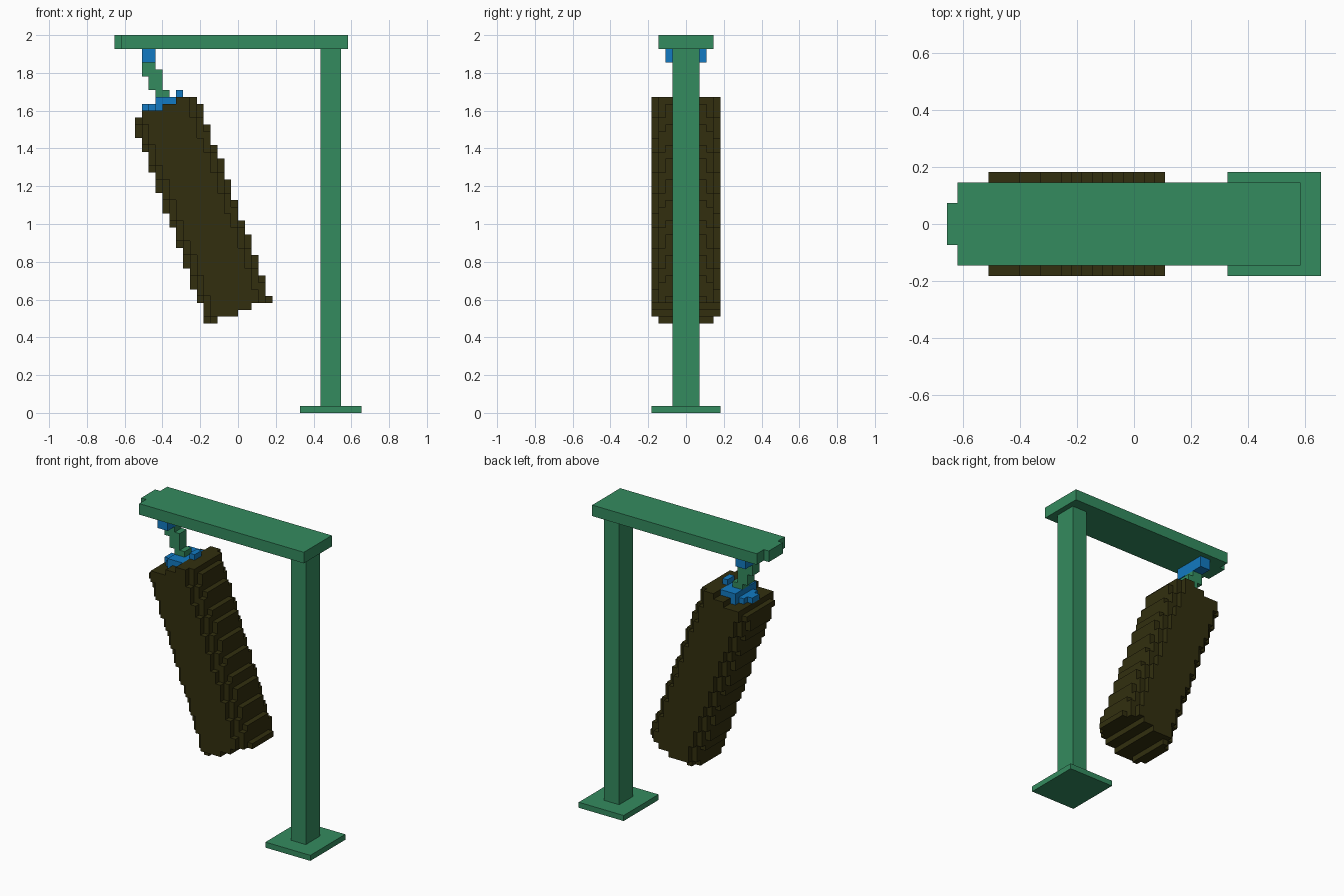
import bpy
import bmesh
from math import sin, cos, radians
from mathutils import Vector

cube = bpy.data.objects.get("Cube")
if cube:
    bpy.data.objects.remove(cube, do_unlink=True)

V = 2 / 55                       # edge of one block
TILT = radians(20)               # swing of the bag
AXIS_X, AXIS_Z = 5.17, 13.76     # bag axis offset and bag bottom, along the tilted axes


def material(name, rgb):
    m = bpy.data.materials.new(name)
    m.use_nodes = True
    colour = (*rgb, 1)
    m.diffuse_color = colour
    m.node_tree.nodes["Principled BSDF"].inputs["Base Color"].default_value = colour
    return m


green = material("green", (0.034, 0.258, 0.114))
blue = material("blue", (0.006, 0.195, 0.54))
brown = material("dark olive", (0.032, 0.028, 0.0045))


def finish(name, bm, mat):
    mesh = bpy.data.meshes.new(name)
    bm.to_mesh(mesh)
    bm.free()
    mesh.materials.append(mat)
    ob = bpy.data.objects.new(name, mesh)
    bpy.context.collection.objects.link(ob)
    return ob


def box(name, lo, hi, mat):
    """Box between two corners given in blocks."""
    bm = bmesh.new()
    bmesh.ops.create_cube(bm, size=1)
    for v in bm.verts:
        v.co = Vector([(a if c < 0 else b) * V for c, a, b in zip(v.co, lo, hi)])
    return finish(name, bm, mat)


def blocks(name, inside, mat):
    """Outer skin of all blocks whose centre passes a test on
    tilted coordinates: u across, y depth, w along the bag, z height."""
    filled = set()
    for x in range(-18, 8):
        for y in range(-6, 6):
            for z in range(10, 51):
                cx, cy, cz = x + 0.5, y + 0.5, z + 0.5
                u = cx * cos(TILT) + cz * sin(TILT) - AXIS_X
                w = cz * cos(TILT) - cx * sin(TILT) - AXIS_Z
                if inside(abs(u), abs(cy), w):
                    filled.add((x, y, z))
    bm = bmesh.new()
    for cell in filled:
        centre = Vector(cell) + Vector((0.5, 0.5, 0.5))
        for axis in range(3):
            for sign in (-1, 1):
                step = [0, 0, 0]
                step[axis] = sign
                if tuple(c + s for c, s in zip(cell, step)) in filled:
                    continue
                n = Vector(step) / 2
                a = Vector((0, 0, 0))
                a[(axis + 1) % 3] = 0.5
                b = n.cross(a) * 2
                ring = [n + a + b, n - a + b, n - a - b, n + a - b]
                bm.faces.new([bm.verts.new((centre + p) * V) for p in ring])
    bmesh.ops.remove_doubles(bm, verts=bm.verts, dist=V / 100)
    return finish(name, bm, mat)


# Stand
box("base_plate", (9, -5, 0), (18, 5, 1), green)
box("post", (12, -2, 1), (15, 2, 53), green)
box("top_beam", (-17, -4, 53), (16, 4, 55), green)
box("beam_tip", (-18, -2, 53), (-17, 2, 55), green)
box("beam_hook", (-14, -3, 51), (-12, 3, 53), blue)

# Swinging parts
BAG = 31.95
CAP = BAG + 1
blocks("punching_bag",
       lambda u, y, w: u <= 5 and y < 5 and u + y <= 8 and 0 <= w <= BAG, brown)
blocks("bag_cap",
       lambda u, y, w: u * u + y * y <= 9 and BAG < w <= CAP, blue)
blocks("hanging_chain",
       lambda u, y, w: u <= 1 and y < 1 and w > CAP, green)
